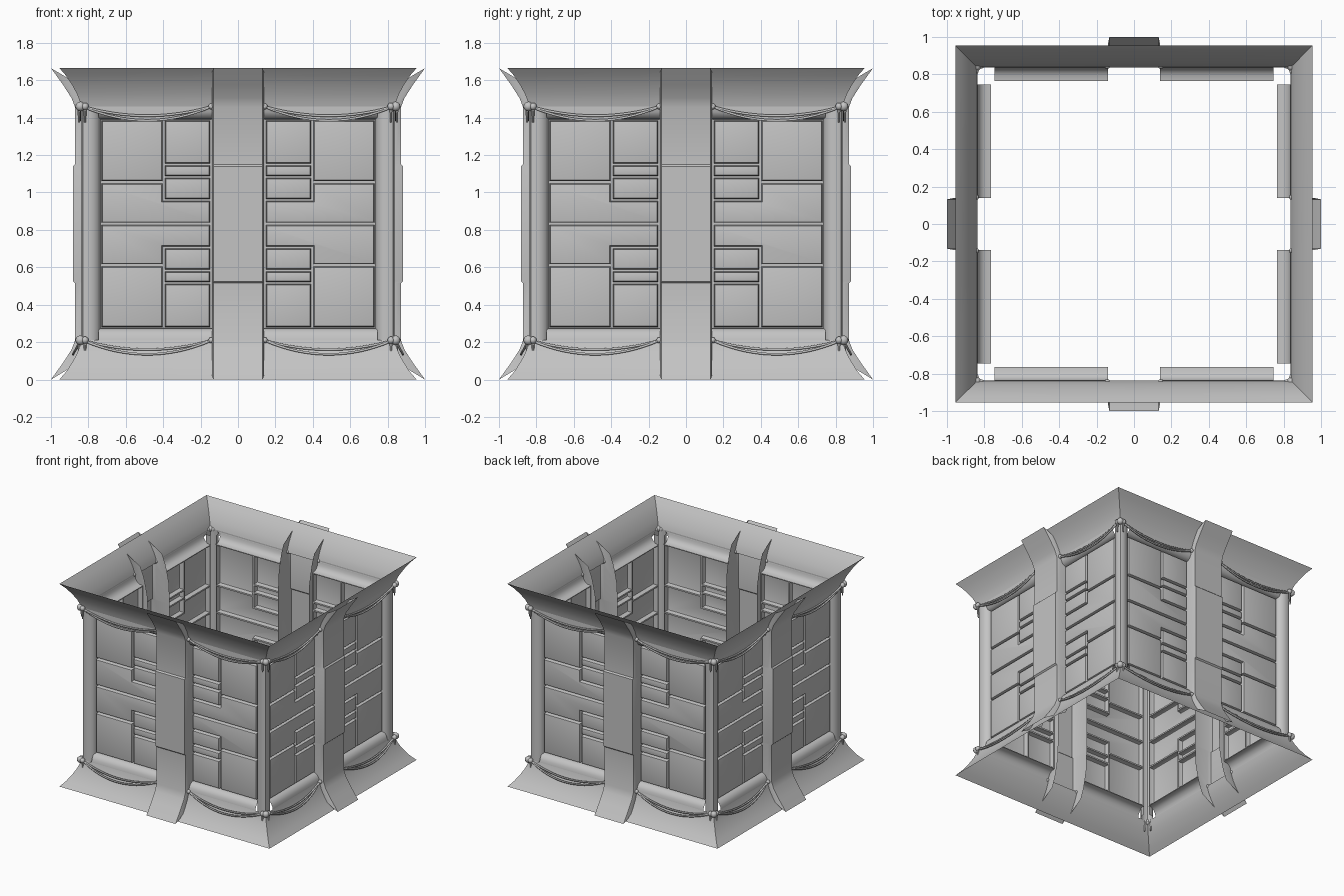
import bpy, bmesh, math
from mathutils import Matrix, Vector

if "Cube" in bpy.data.objects:
    bpy.data.objects.remove(bpy.data.objects["Cube"])

H = 1.665          # total height
C = H / 2          # middle height
grey = bpy.data.materials.new("grey")
grey.diffuse_color = (0.55, 0.55, 0.55, 1)
grey.use_nodes = True
grey.node_tree.nodes["Principled BSDF"].inputs["Base Color"].default_value = grey.diffuse_color


def part(name, build, mx=True, mz=False, sheet=True, angle=35):
    """Build a piece on the front side, then repeat it by mirroring and four turns."""
    bm = bmesh.new()
    build(bm)
    bm.normal_update()
    if sheet:
        for f in bm.faces:
            if f.normal.y > 1e-4:
                f.normal_flip()
    bm.verts.index_update()
    base = [v.co.copy() for v in bm.verts]
    polys = [[v.index for v in f.verts] for f in bm.faces]
    bm.free()
    verts, faces = [], []
    for k in range(4):
        c, s = round(math.cos(k * math.pi / 2)), round(math.sin(k * math.pi / 2))
        for sx in ((1, -1) if mx else (1,)):
            for sz in ((1, -1) if mz else (1,)):
                n = len(verts)
                for p in base:
                    x, y, z = p.x * sx, p.y, C + (p.z - C) * sz
                    verts.append((c * x - s * y, s * x + c * y, z))
                for q in polys:
                    q = [i + n for i in q]
                    faces.append(q if sx * sz > 0 else q[::-1])
    me = bpy.data.meshes.new(name)
    me.from_pydata(verts, [], faces)
    bm = bmesh.new()
    bm.from_mesh(me)
    bmesh.ops.remove_doubles(bm, verts=bm.verts, dist=0.0004)
    bm.to_mesh(me)
    bm.free()
    me.materials.append(grey)
    ob = bpy.data.objects.new(name, me)
    bpy.context.collection.objects.link(ob)
    bpy.ops.object.select_all(action='DESELECT')
    ob.select_set(True)
    bpy.context.view_layer.objects.active = ob
    bpy.ops.object.shade_smooth_by_angle(angle=math.radians(angle))
    return ob


def grid(bm, rows):
    rows = [[bm.verts.new(p) for p in r] for r in rows]
    for a, b in zip(rows, rows[1:]):
        for i in range(len(a) - 1):
            bm.faces.new((a[i], a[i + 1], b[i + 1], b[i]))


# flared skirts, top and bottom
def flare(bm):
    prof = [(.955, 0), (.92, .04), (.887, .09), (.86, .14), (.845, .18), (.837, .21)]
    grid(bm, [[(0, -r, z), (r, -r, z)] for r, z in prof])
part("flared_rim", flare, mz=True)


# curved edge strips above and below the panels
def edge(bm):
    prof = [(.837, .21), (.833, .235), (.818, .26), (.795, .272), (.765, .275)]
    grid(bm, [[(.14, -r, z), (.745, -r, z)] for r, z in prof])
part("panel_border", edge, mz=True)


# rounded corner columns
def column(bm):
    prof = [(.735, .765), (.737, .795), (.75, .818), (.775, .831), (.805, .836), (.829, .829)]
    grid(bm, [[(x, -r, .2), (x, -r, H - .2)] for x, r in prof])
part("corner_column", column)


# pillow panels separated by grooves
def panels(bm):
    a, b, c = .143, .397, .735
    rect = lambda x0, x1, z0, z1: [(x0, z0), (x1, z0), (x1, z1), (x0, z1)]
    cells = [rect(b, c, .222, .5575), rect(a, b, .317, .5575),
             rect(a, b, .25, .317), rect(a, b, .127, .25),
             [(a, 0), (c, 0), (c, .222), (b, .222), (b, .127), (a, .127)]]
    fs = [bm.faces.new([bm.verts.new((x, -.765, C + z)) for x, z in cell]) for cell in cells]
    bm.normal_update()
    for thick, depth in ((.006, 0), (.002, .032), (.003, .005), (.006, .002)):
        bmesh.ops.inset_individual(bm, faces=fs, thickness=thick, depth=depth,
                                   use_even_offset=True)
        bm.normal_update()
part("wall_panels", panels, mz=True, angle=40)


# channel shaped straps in the middle of each side: (outer r, z, inner r, z)
def strap(bm):
    low = [(1.0, 0, .79, .125), (.935, .09, .76, .20), (.89, .16, .74, .28),
           (.871, .21, .725, .36), (.871, .515, .72, .515), (.882, .525, .72, .525)]
    prof = low + [(ro, H - zo, ri, H - zi) for ro, zo, ri, zi in reversed(low)]
    rows = []
    for ro, zo, ri, zi in prof:
        o, i = Vector((ro, zo)), Vector((ri, zi))
        m = o.lerp(i, .2)
        rows.append([(x, -p[0], p[1]) for x, p in
                     ((-.14, i), (-.14, m), (-.132, o), (.132, o), (.14, m), (.14, i))])
    grid(bm, rows)
part("centre_strap", strap, mx=False, angle=25)


# hanging line between strap and corner
def sag_point(t, top, sag, lift=.006):
    z = top - sag * 4 * t * (1 - t)
    r = .84 + (max(0, .2 - z) * .55 if top < C else max(0, z - 1.465) * .5) + lift
    return (.14 + .69 * t, -r, z)


# scalloped cloth edge under the top flare
def swag(bm):
    ts = [i / 16 for i in range(17)]
    lower = [sag_point(t, 1.455, .07, -.001) for t in ts]
    grid(bm, [[(p[0], -.838, 1.47) for p in lower], lower])
part("scalloped_edge", swag)

# draped cords
cu = bpy.data.curves.new("draped_cords", 'CURVE')
cu.dimensions = '3D'
cu.bevel_depth = .007
cu.bevel_resolution = 1
cu.materials.append(grey)
for k in range(4):
    turn = Matrix.Rotation(k * math.pi / 2, 3, 'Z')
    for sx in (1, -1):
        for top in (1.46, .21):
            for sag in (.05, .075):
                sp = cu.splines.new('POLY')
                sp.points.add(16)
                for i in range(17):
                    x, y, z = sag_point(i / 16, top, sag)
                    sp.points[i].co = (*(turn @ Vector((x * sx, y, z))), 1)
bpy.context.collection.objects.link(bpy.data.objects.new("draped_cords", cu))


def ball(bm, p, r):
    bmesh.ops.create_uvsphere(bm, u_segments=10, v_segments=6, radius=r,
                              matrix=Matrix.Translation(p))


# corner knots with hanging tails
def corner_knot(bm):
    for z in (1.46, .21):
        ball(bm, (.843, -.843, z), .026)
        for dx, dy in ((.012, .02), (-.02, -.012)):
            ball(bm, (.838 + dx, -.838 + dy, z), .02)
            bmesh.ops.create_cone(bm, cap_ends=True, segments=6, radius1=.005, radius2=.009,
                                  depth=.08,
                                  matrix=Matrix.Translation((.838 + dx, -.838 + dy, z - .045)))
part("corner_knots", corner_knot, mx=False, sheet=False)


# small knots beside the straps
def side_knot(bm):
    for z in (1.46, .21):
        ball(bm, (.143, -.846, z), .016)
part("strap_knots", side_knot, sheet=False)
